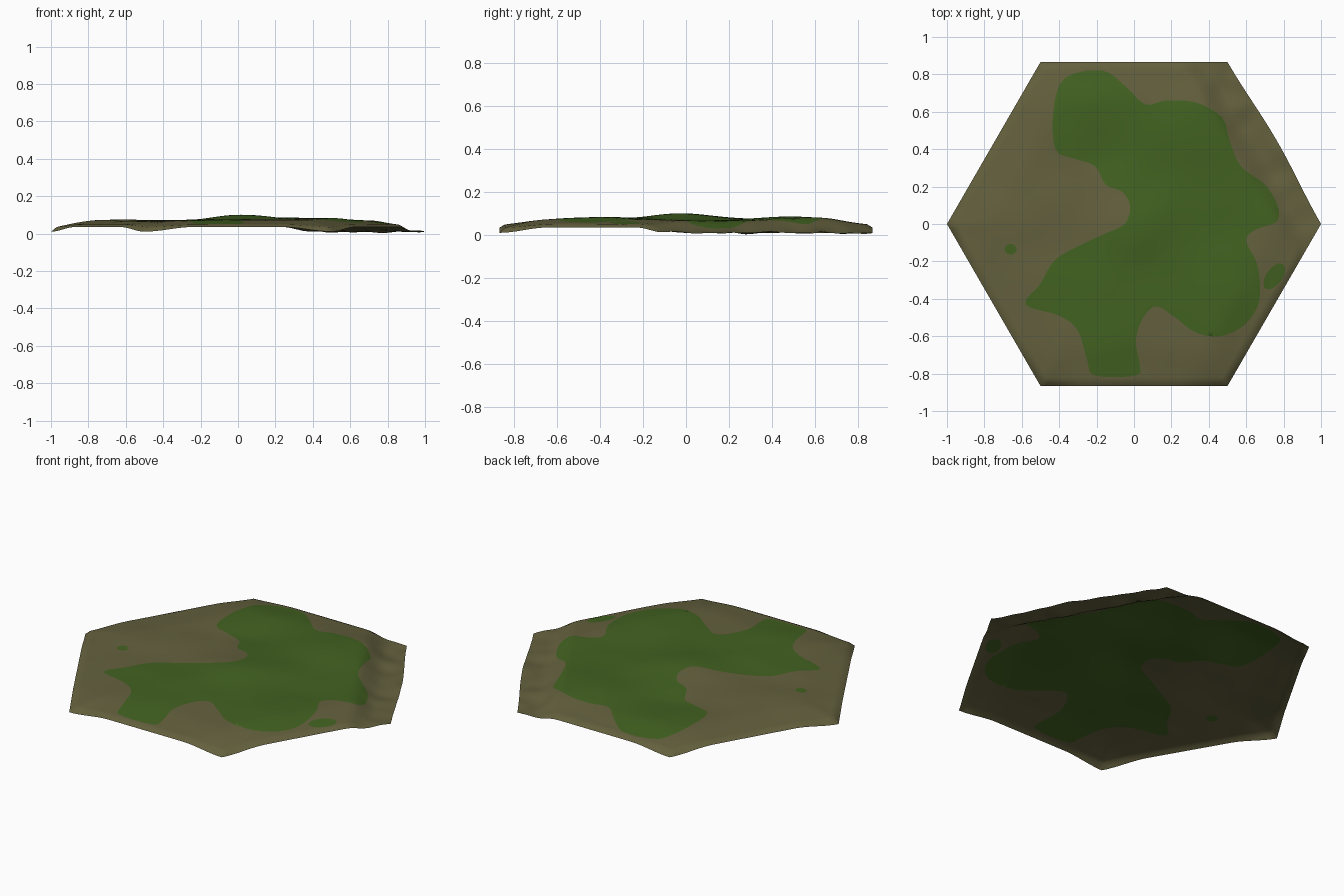
import bpy, bmesh, math
from mathutils import Vector, noise
from mathutils.geometry import delaunay_2d_cdt

if "Cube" in bpy.data.objects:
    bpy.data.objects.remove(bpy.data.objects["Cube"])

R = math.sqrt(3) / 2  # hexagon inner radius
CORNERS = [Vector((math.cos(math.radians(60 * k)), math.sin(math.radians(60 * k)))) for k in range(6)]

# Grass outline seen from above
GRASS = [(-.17, .82), (-.05, .74), (.06, .64), (.17, .66), (.33, .65), (.47, .57), (.51, .45),
         (.57, .31), (.70, .21), (.77, .09), (.76, .01), (.65, -.03), (.60, -.09), (.66, -.22),
         (.67, -.41), (.59, -.54), (.46, -.60), (.33, -.58), (.22, -.50), (.12, -.44), (.05, -.50),
         (.01, -.62), (.03, -.75), (.01, -.81), (-.21, -.81), (-.25, -.73), (-.30, -.57), (-.40, -.49),
         (-.58, -.43), (-.50, -.32), (-.42, -.19), (-.26, -.10), (-.15, -.05), (-.05, 0), (-.02, .09),
         (-.06, .17), (-.15, .21), (-.21, .31), (-.32, .35), (-.42, .40), (-.43, .61), (-.37, .78)]


def smooth(a, b, x):
    t = max(0.0, min(1.0, (x - a) / (b - a)))
    return t * t * (3 - 2 * t)


def spline(points, steps=4):
    """Closed Catmull-Rom curve through the points."""
    p = [Vector(q) for q in points]
    n, out = len(p), []
    for i in range(n):
        a, b, c, d = p[i - 1], p[i], p[(i + 1) % n], p[(i + 2) % n]
        for s in range(steps):
            t = s / steps
            out.append(0.5 * (2 * b + (c - a) * t + (2 * a - 5 * b + 4 * c - d) * t * t
                              + (3 * b - a - 3 * c + d) * t ** 3))
    return out


def ellipse(x, y, a, b, angle):
    ca, sa = math.cos(angle), math.sin(angle)
    return [Vector((x + a * math.cos(t) * ca - b * math.sin(t) * sa,
                    y + a * math.cos(t) * sa + b * math.sin(t) * ca))
            for t in (i * math.tau / 20 for i in range(20))]


def inside(p, loop):
    hit = False
    for i, a in enumerate(loop):
        b = loop[i - 1]
        if (a.y > p.y) != (b.y > p.y) and p.x < (b.x - a.x) * (p.y - a.y) / (b.y - a.y) + a.x:
            hit = not hit
    return hit


def bump(x, y, cx, cy, r, h):
    return h * math.exp(-((x - cx) ** 2 + (y - cy) ** 2) / (r * r))


def height(x, y):
    p = Vector((x, y))
    # rolling ground
    hill = .066 + bump(x, y, .03, 0, .22, .034) + bump(x, y, .3, .5, .25, .019)
    hill += bump(x, y, .45, -.4, .3, .016) + bump(x, y, -.1, -.45, .25, .010)
    hill += bump(x, y, -.68, 0, .16, .009) + bump(x, y, -.45, .1, .15, .006)
    hill += bump(x, y, -.25, .6, .2, .008) - bump(x, y, -.2, .36, .12, .010)
    hill += .004 * noise.noise(Vector((x * 5, y * 5, 2)))
    # rim falls to the edges, lowest at the corners
    d = min(R - (x * math.cos(a) + y * math.sin(a)) for a in (math.radians(30 + 60 * k) for k in range(6)))
    c = min((p - q).length for q in CORNERS)
    edge = .010 + .025 * smooth(0, .26, c)
    mix = .35 * smooth(0, .03, d) + .65 * smooth(-.04, .24, d)
    if d < .0001:
        mix = 0
    z = edge + (hill - edge) * mix
    # low eroded bank on the back right side
    dr = R - (x * R + y * .5)
    low = .011 + .012 * noise.noise(Vector((x * 9, y * 9, 5)))
    k = smooth(.09, .23, dr)
    return max(0.0, low * (1 - k) + z * k)


# Flat layout: concentric hexagon rings plus the grass outlines
pts, edges = [], []
for s in [1, .988, .97] + [.945 - .0315 * i for i in range(30)]:
    n = max(1, round(32 * s))
    for k in range(6):
        a, b = CORNERS[k], CORNERS[(k + 1) % 6]
        pts += [s * a.lerp(b, i / n) for i in range(n)]
loops = [spline(GRASS), ellipse(-.66, -.135, .032, .028, 0), ellipse(.75, -.28, .08, .042, .95)]
for loop in loops:
    o, n = len(pts), len(loop)
    pts += loop
    edges += [(o + i, o + (i + 1) % n) for i in range(n)]
flat, _, tris, *_ = delaunay_2d_cdt(pts, edges, [], 0, 1e-5)

# Lift the layout into terrain
bm = bmesh.new()
verts = []
for v in flat:
    x, y = v.x, v.y
    dr = R - (x * R + y * .5)
    t = max(0, min(1, y / R))
    push = .018 * math.sin(math.pi * t) ** 2 * (1 - smooth(0, .2, dr))
    verts.append(bm.verts.new((x + push * R, y + push * .5, height(x, y))))
for t in tris:
    a, b, c = (flat[i] for i in t)
    if abs((b - a).cross(c - a)) < 1e-7:
        continue
    f = bm.faces.new([verts[i] for i in t])
    f.material_index = int(any(inside((a + b + c) / 3, l) for l in loops))
    f.smooth = True
    f.normal_update()
    if f.normal.z < 0:
        f.normal_flip()
mesh = bpy.data.meshes.new("terrain_tile")
bm.to_mesh(mesh)
bm.free()
for name, col in (("earth brown", (.127, .118, .048, 1)), ("grass green", (.055, .122, .015, 1))):
    m = bpy.data.materials.new(name)
    m.diffuse_color = col
    m.use_nodes = True
    m.node_tree.nodes["Principled BSDF"].inputs["Base Color"].default_value = m.diffuse_color
    mesh.materials.append(m)
tile = bpy.data.objects.new("terrain_tile", mesh)
bpy.context.collection.objects.link(tile)
